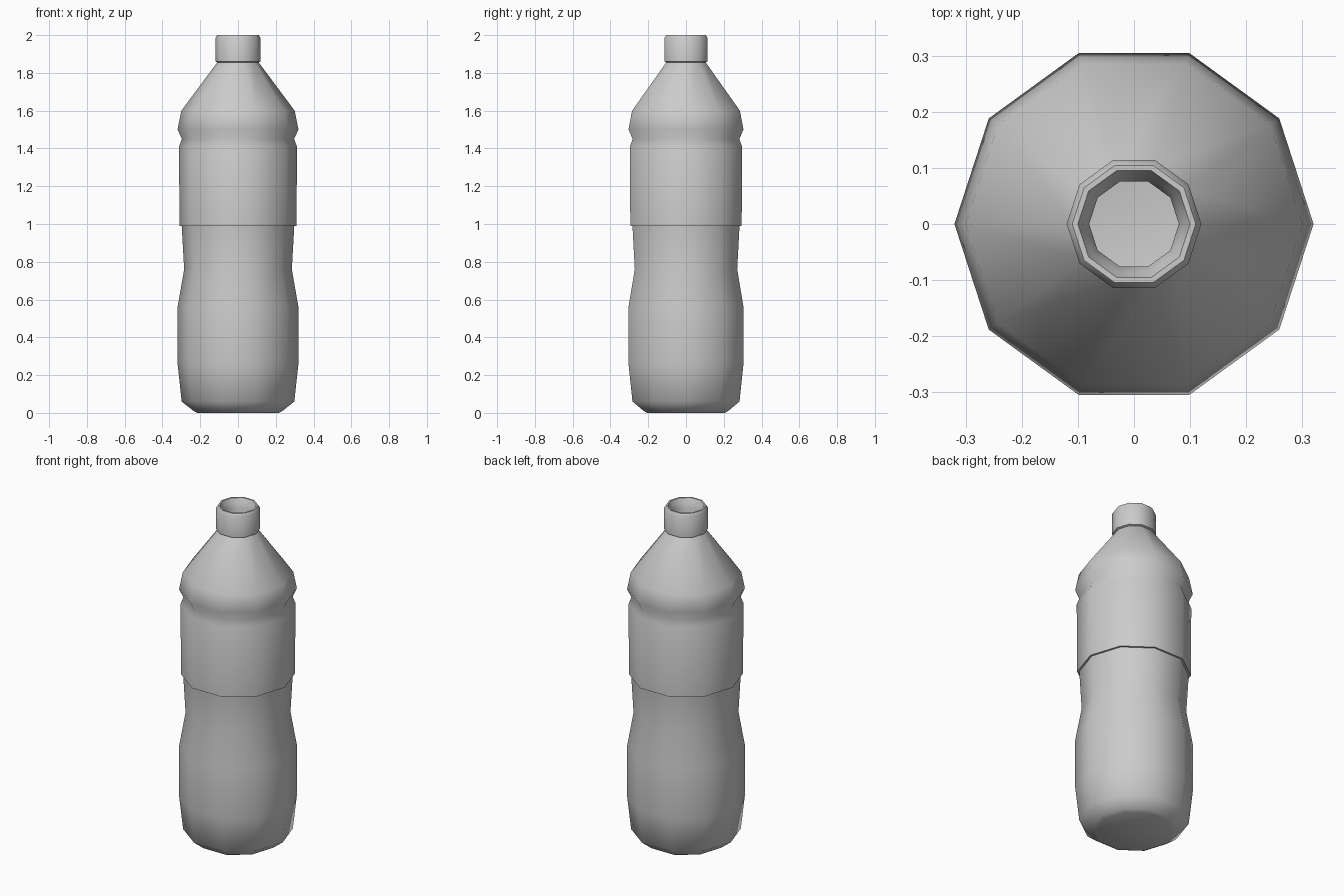
import bpy, bmesh, math

if "Cube" in bpy.data.objects:
    bpy.data.objects.remove(bpy.data.objects["Cube"])

SIDES = 10


def lathe(name, profile, smooth_angle=40, floor=False):
    """Spin (radius, height) points into a ten-sided part."""
    bm = bmesh.new()
    rings = []
    for r, z in profile:
        rings.append([bm.verts.new((r * math.cos(i * math.tau / SIDES),
                                    r * math.sin(i * math.tau / SIDES), z))
                      for i in range(SIDES)])
    for low, high in zip(rings, rings[1:]):
        for i in range(SIDES):
            j = (i + 1) % SIDES
            bm.faces.new((low[i], low[j], high[j], high[i]))
    if floor:
        bm.faces.new(rings[0][::-1])
    mesh = bpy.data.meshes.new(name)
    bm.to_mesh(mesh)
    bm.free()
    obj = bpy.data.objects.new(name, mesh)
    bpy.context.collection.objects.link(obj)
    bpy.ops.object.select_all(action='DESELECT')
    obj.select_set(True)
    bpy.context.view_layer.objects.active = obj
    bpy.ops.object.shade_smooth_by_angle(angle=math.radians(smooth_angle))
    return obj


# Body: rounded foot, pinched waist, label step, groove and shoulder
lathe("bottle_body", [
    (0.215, 0.0), (0.235, 0.01), (0.298, 0.06), (0.32, 0.26), (0.32, 0.56),
    (0.285, 0.76), (0.298, 0.99), (0.31, 0.99), (0.312, 1.41), (0.297, 1.45),
    (0.32, 1.50), (0.30, 1.60), (0.11, 1.855)], 50, floor=True)

# Neck collar with an open, funnelled mouth
lathe("neck_collar", [
    (0.108, 1.855), (0.12, 1.86), (0.12, 1.985), (0.11, 2.0), (0.10, 2.0),
    (0.09, 1.975), (0.08, 1.95), (0.08, 1.855)], 50)
